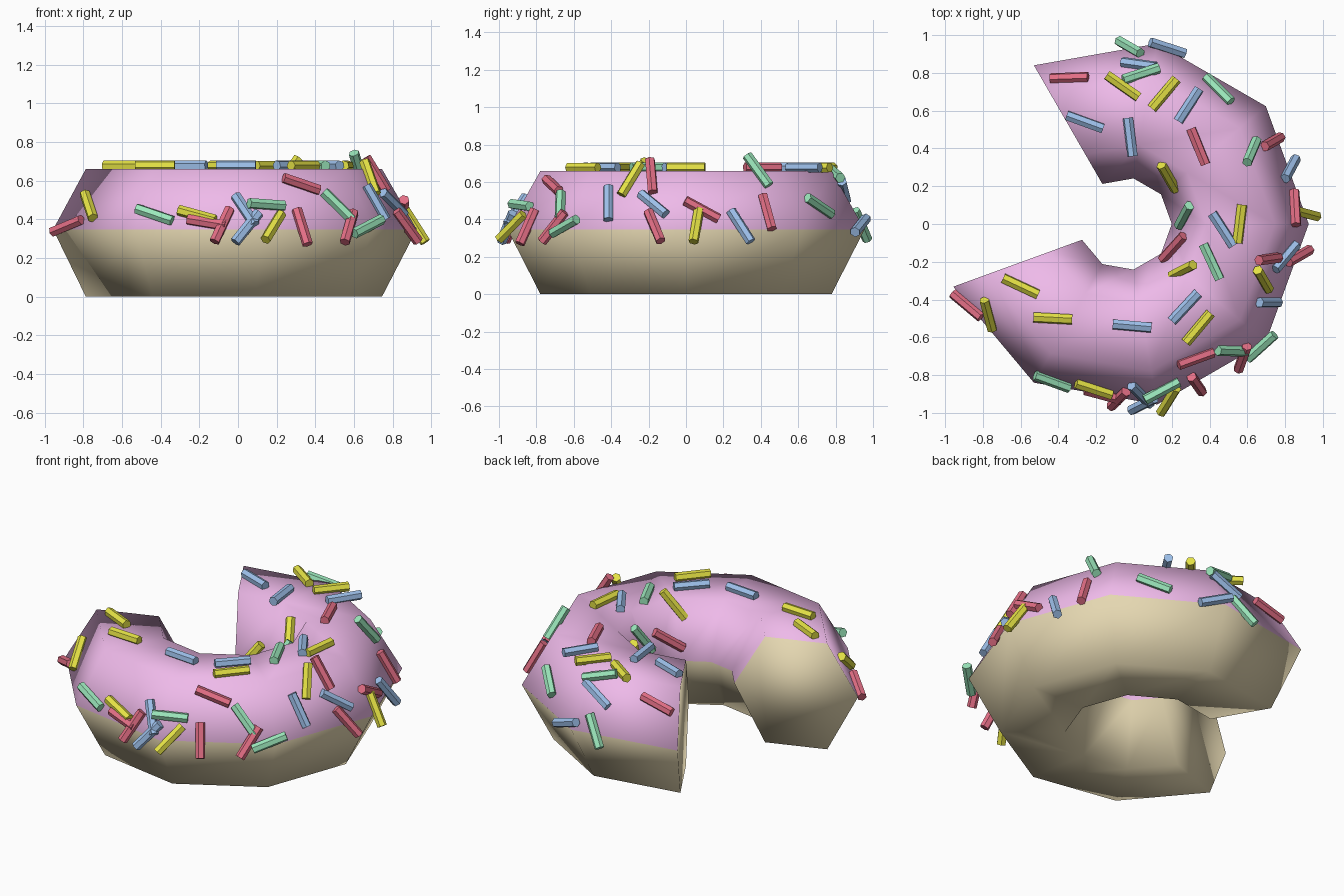
import bpy, bmesh, random
from math import cos, sin, radians
from mathutils import Vector, Matrix
from mathutils.bvhtree import BVHTree

if "Cube" in bpy.data.objects:
    bpy.data.objects.remove(bpy.data.objects["Cube"])

random.seed(4)
CX = -0.045   # ring axis sits slightly left because of the bite


def material(name, rgb):
    m = bpy.data.materials.new(name)
    m.diffuse_color = (*rgb, 1)
    m.use_nodes = True
    m.node_tree.nodes["Principled BSDF"].inputs["Base Color"].default_value = m.diffuse_color
    return m


def add_object(name, bm, mats):
    bmesh.ops.recalc_face_normals(bm, faces=bm.faces)
    me = bpy.data.meshes.new(name)
    bm.to_mesh(me)
    for m in mats:
        me.materials.append(m)
    ob = bpy.data.objects.new(name, me)
    bpy.context.collection.objects.link(ob)
    return ob


# Ring: hexagonal section swept through 7 of 9 segments, with flat bitten ends
section = [(0.97, 0.347), (0.79, 0.66), (0.425, 0.66),
           (0.245, 0.347), (0.425, 0), (0.79, 0)]
bm = bmesh.new()
rings = []
for i in range(8):
    a = radians(-160 + 40 * i)
    rings.append([bm.verts.new((CX + r * cos(a), r * sin(a), z)) for r, z in section])
for r0, r1 in zip(rings, rings[1:]):
    for j in range(6):
        k = (j + 1) % 6
        f = bm.faces.new((r0[j], r1[j], r1[k], r0[k]))
        f.material_index = 1 if j < 3 else 0    # upper half is icing
bm.faces.new(rings[0])
bm.faces.new(rings[-1])
for f in bm.faces:
    f.smooth = True
ring = add_object("ring_with_icing", bm, [material("dough", (0.78, 0.68, 0.44)),
                                          material("icing", (0.86, 0.49, 0.82))])
bm.normal_update()
surface = BVHTree.FromBMesh(bm)

# Sprinkles: x, y and heading in degrees, as seen from the top
sprinkles = {
    "red": [(-.34, .76, 2), (.34, .41, -68), (.72, .43, 30), (.84, .08, -87),
            (.22, -.13, 48), (.32, -.70, 20), (.70, -.18, 8), (.87, -.165, 30),
            (-.89, -.43, -40), (.34, -.87, -55), (.58, -.71, 70),
            (-.16, -.89, -15), (-.08, -.93, 45)],
    "blue": [(-.26, .54, -20), (.03, .83, -8), (.17, .92, -18), (.29, .63, 57),
             (-.02, .46, -83), (.85, .30, 62), (.47, -.03, -57), (.79, -.17, 50),
             (.70, -.41, 0), (.27, -.44, 47), (-.01, -.54, -5), (.04, -.89, -45),
             (.05, -.95, 27)],
    "green": [(-.02, .95, -30), (.04, .78, 18), (.44, .70, -45), (.61, .38, 67),
              (.28, .05, 62), (.41, -.20, -65), (.51, -.66, -2), (.68, -.65, 42),
              (-.43, -.82, -20), (.14, -.87, 28)],
    "yellow": [(-.06, .73, -35), (.16, .69, 50), (.19, .26, -60), (.56, 0, 83),
               (.91, .05, -15), (.67, -.29, -60), (.27, -.25, 27), (.34, -.55, 50),
               (-.60, -.33, -25), (-.76, -.47, -75), (-.43, -.50, -3),
               (-.21, -.86, -18), (.18, -.94, 58)],
}
colours = {"red": (0.78, 0.16, 0.24), "blue": (0.34, 0.53, 0.83),
           "green": (0.33, 0.80, 0.50), "yellow": (0.78, 0.76, 0.06)}


def drop(x, y):
    # Land on the icing from above, sliding inward if past the rim
    while True:
        p, n, _, _ = surface.ray_cast(Vector((x, y, 2)), Vector((0, 0, -1)))
        if p is not None:
            return p, n
        x, y = CX + (x - CX) * 0.99, y * 0.99


for colour, places in sprinkles.items():
    sb = bmesh.new()
    for x, y, heading in places:
        p, n = drop(x, y)
        c, s = cos(radians(heading)), sin(radians(heading))
        along = Vector((c, s, -(n.x * c + n.y * s) / n.z)).normalized()
        side = n.cross(along)
        rot = Matrix((side, n, along)).transposed().to_4x4()
        roll = Matrix.Rotation(random.uniform(0, 1), 4, 'Z')
        bmesh.ops.create_cone(sb, cap_ends=True, segments=6, radius1=0.028,
                              radius2=0.028, depth=0.205,
                              matrix=Matrix.Translation(p + n * 0.017) @ rot @ roll)
    add_object(colour + "_sprinkles", sb, [material(colour, colours[colour])])
    sb.free()
bm.free()
